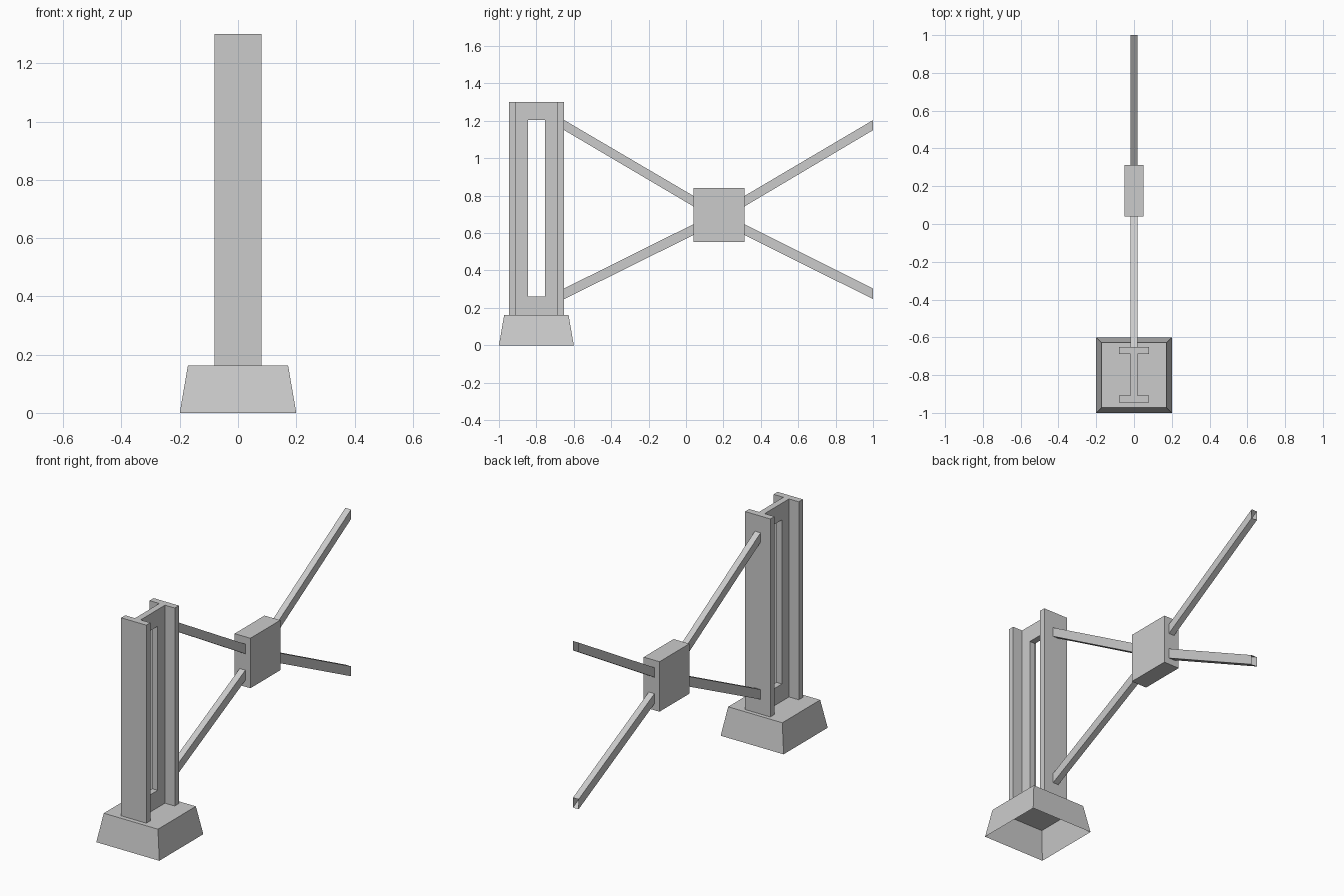
import bpy
import bmesh

cube = bpy.data.objects.get("Cube")
if cube:
    bpy.data.objects.remove(cube, do_unlink=True)

grey = bpy.data.materials.new("plain grey")
grey.use_nodes = True
tone = (0.6, 0.6, 0.6, 1)
grey.diffuse_color = tone
grey.node_tree.nodes["Principled BSDF"].inputs["Base Color"].default_value = tone


def finish(name, bm, recalc=True):
    if recalc:
        bmesh.ops.recalc_face_normals(bm, faces=bm.faces)
    mesh = bpy.data.meshes.new(name)
    bm.to_mesh(mesh)
    bm.free()
    mesh.materials.append(grey)
    obj = bpy.data.objects.new(name, mesh)
    bpy.context.collection.objects.link(obj)
    return obj


def loft(name, lower, upper, caps=(True, True)):
    """Join two matching rings of points, with optional end faces."""
    bm = bmesh.new()
    a = [bm.verts.new(p) for p in lower]
    b = [bm.verts.new(p) for p in upper]
    n = len(a)
    for i in range(n):
        j = (i + 1) % n
        bm.faces.new((a[i], a[j], b[j], b[i]))
    if caps[0]:
        bm.faces.new(a[::-1])
    if caps[1]:
        bm.faces.new(b)
    return finish(name, bm)


def rect(half_x, y0, y1, z):
    return [(-half_x, y0, z), (half_x, y0, z), (half_x, y1, z), (-half_x, y1, z)]


BASE_TOP, POST_TOP = 0.163, 1.3
FRONT, BACK, FLANGE = -0.946, -0.651, 0.037
THIN = 0.018

# Tapered foot, open underneath
loft("foot", rect(0.2, -1, -0.6, 0), rect(0.172, -0.972, -0.628, BASE_TOP), (False, True))

# Wide flanges of the post
for name, y in (("front_flange", FRONT), ("back_flange", BACK - FLANGE)):
    loft(name, rect(0.08, y, y + FLANGE, BASE_TOP), rect(0.08, y, y + FLANGE, POST_TOP))

# Web between the flanges with a tall window
bm = bmesh.new()


def upright_ring(x, y0, y1, z0, z1):
    return [bm.verts.new((x, y, z)) for y, z in ((y0, z0), (y1, z0), (y1, z1), (y0, z1))]


rings = []
for x in (-THIN, THIN):
    rings.append((upright_ring(x, FRONT + FLANGE, BACK - FLANGE, BASE_TOP, POST_TOP),
                  upright_ring(x, -0.845, -0.754, 0.262, 1.204)))
(outer_r, hole_r), (outer_l, hole_l) = rings
for p, q in ((outer_r, hole_r), (hole_r, hole_l), (hole_l, outer_l), (outer_l, outer_r)):
    for i in range(4):
        j = (i + 1) % 4
        bm.faces.new((p[i], p[j], q[j], q[i]))
finish("web", bm)

# Block where the arms meet
BOX_Y0, BOX_Y1 = 0.041, 0.312
loft("hub_block", rect(0.05, BOX_Y0, BOX_Y1, 0.553), rect(0.05, BOX_Y0, BOX_Y1, 0.84))


# Slanted open-ended arms
def slice_at(y, z0, z1):
    return [(-THIN, y, z0), (THIN, y, z0), (THIN, y, z1), (-THIN, y, z1)]


levels = {"upper": ((1.15, 1.204), (0.742, 0.798)),
          "lower": ((0.247, 0.304), (0.59, 0.648))}
for side, end_y, box_y in (("front", BACK, BOX_Y0), ("back", 1.0, BOX_Y1)):
    for level, (end_z, box_z) in levels.items():
        loft(f"{level}_{side}_arm", slice_at(end_y, *end_z), slice_at(box_y, *box_z), (False, False))
